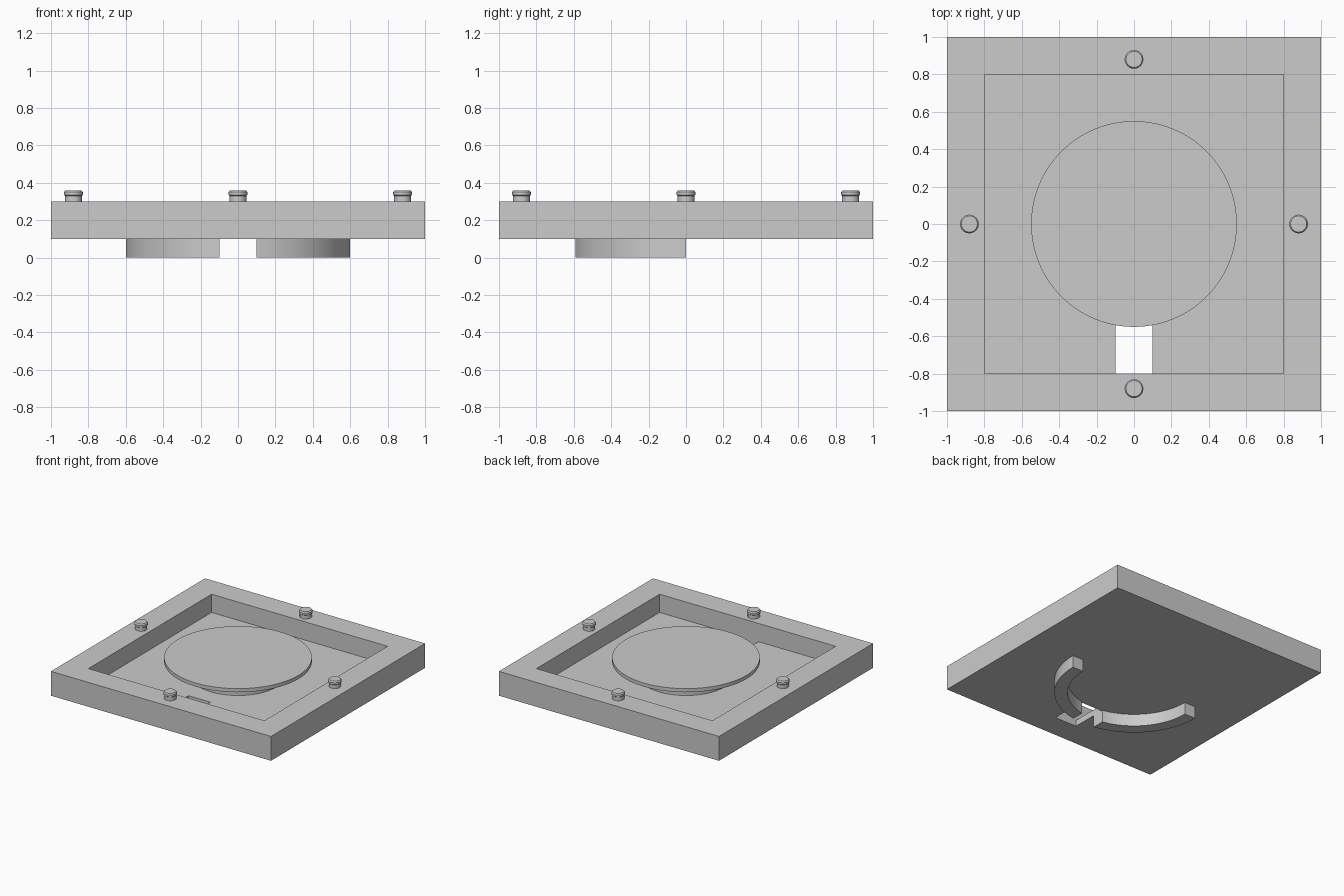
import bpy, bmesh
from math import sin, cos, pi, acos

default = bpy.data.objects.get("Cube")
if default:
    bpy.data.objects.remove(default, do_unlink=True)

grey = bpy.data.materials.new("plain_grey")
grey.use_nodes = True
colour = (0.6, 0.6, 0.6, 1)
grey.diffuse_color = colour
grey.node_tree.nodes["Principled BSDF"].inputs["Base Color"].default_value = colour


def finish(name, bm, smooth=True):
    bmesh.ops.recalc_face_normals(bm, faces=bm.faces)
    mesh = bpy.data.meshes.new(name)
    bm.to_mesh(mesh)
    bm.free()
    mesh.materials.append(grey)
    ob = bpy.data.objects.new(name, mesh)
    bpy.context.collection.objects.link(ob)
    if smooth:
        bpy.ops.object.select_all(action="DESELECT")
        ob.select_set(True)
        bpy.context.view_layer.objects.active = ob
        bpy.ops.object.shade_smooth_by_angle(angle=pi / 6)
    return ob


def box(name, low, high):
    bm = bmesh.new()
    bmesh.ops.create_cube(bm, size=1)
    for v in bm.verts:
        v.co = [h if c > 0 else l for c, l, h in zip(v.co, low, high)]
    return finish(name, bm, False)


def lathe(name, profile, x=0, y=0, sides=96):
    """Closed solid of revolution from (radius, height) pairs."""
    bm = bmesh.new()
    rings = [[bm.verts.new((x + r * cos(2 * pi * i / sides),
                            y + r * sin(2 * pi * i / sides), z))
              for i in range(sides)] for r, z in profile]
    for a, b in zip(rings, rings[1:]):
        for i in range(sides):
            j = (i + 1) % sides
            bm.faces.new((a[i], a[j], b[j], b[i]))
    bm.faces.new(rings[0])
    bm.faces.new(rings[-1])
    return finish(name, bm)


# Square tray with a recess and a slot through its floor
tray = box("tray", (-1, -1, 0.1), (1, 1, 0.3))
cutters = [box("recess_cutter", (-0.8, -0.8, 0.15), (0.8, 0.8, 0.5)),
           box("slot_cutter", (-0.1, -0.8, 0), (0.1, -0.5, 0.2))]
bpy.context.view_layer.objects.active = tray
for cutter in cutters:
    cutter.hide_render = True
    mod = tray.modifiers.new("cut", "BOOLEAN")
    mod.operation, mod.solver, mod.object = "DIFFERENCE", "EXACT", cutter
    bpy.ops.object.modifier_apply(modifier=mod.name)
    bpy.data.objects.remove(cutter, do_unlink=True)

# Round table on a pedestal in the recess
lathe("pedestal", [(0.35, 0.15), (0.35, 0.27)])
lathe("round_plate", [(0.55, 0.27), (0.55, 0.3)])

# Locating pegs on the rim
for label, x, y in (("left", 0.88, 0), ("right", -0.88, 0),
                    ("front", 0, -0.88), ("back", 0, 0.88)):
    lathe(label + "_peg", [(0.045, 0.3), (0.045, 0.33), (0.05, 0.335),
                           (0.05, 0.35), (0.043, 0.36)], x, y, 32)

# Curved feet under the front half, cut straight beside the slot
steps = 32
for label, side in (("left", 1), ("right", -1)):
    bm = bmesh.new()
    columns = []
    for i in range(steps + 1):
        column = []
        for r, z in ((0.6, 0), (0.6, 0.1), (0.5, 0.1), (0.5, 0)):
            a = acos(0.1 / r) * i / steps
            column.append(bm.verts.new((side * r * cos(a), -r * sin(a), z)))
        columns.append(column)
    for a, b in zip(columns, columns[1:]):
        for k in range(4):
            n = (k + 1) % 4
            bm.faces.new((a[k], a[n], b[n], b[k]))
    bm.faces.new(columns[0])
    bm.faces.new(columns[-1])
    finish(label + "_curved_foot", bm)
